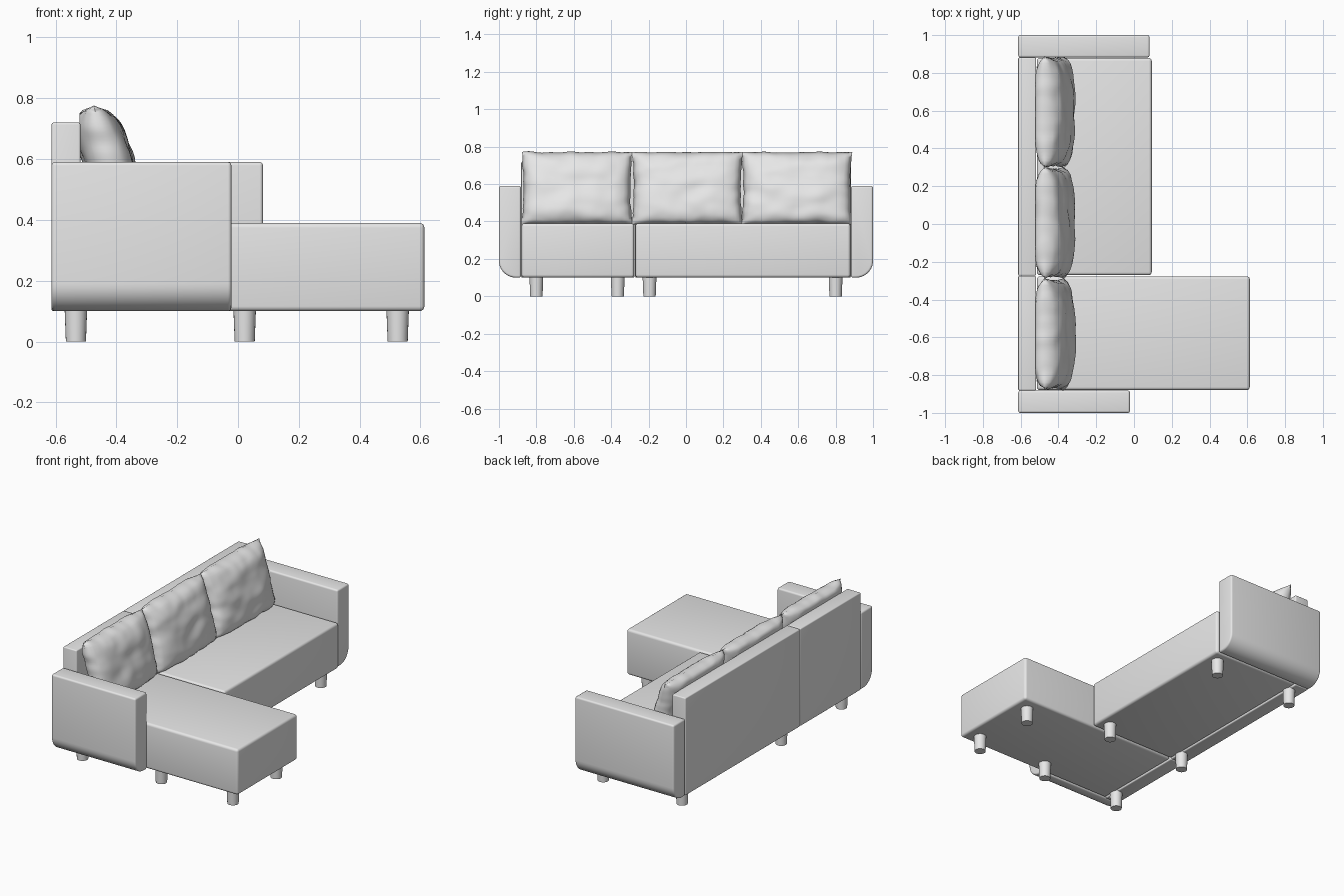
import bpy, bmesh, math
from mathutils import Vector, noise

if "Cube" in bpy.data.objects:
    bpy.data.objects.remove(bpy.data.objects["Cube"])

GREY = (0.8, 0.8, 0.8, 1)
fabric = bpy.data.materials.new("light grey")
fabric.use_nodes = True
fabric.diffuse_color = GREY
fabric.node_tree.nodes["Principled BSDF"].inputs["Base Color"].default_value = GREY


def finish(name, bm, bevel=0, angle=35):
    """Turn a bmesh into a smooth-shaded object, with an optional rounded edge."""
    bmesh.ops.recalc_face_normals(bm, faces=bm.faces)
    mesh = bpy.data.meshes.new(name)
    bm.to_mesh(mesh)
    bm.free()
    mesh.materials.append(fabric)
    obj = bpy.data.objects.new(name, mesh)
    bpy.context.collection.objects.link(obj)
    bpy.ops.object.select_all(action='DESELECT')
    obj.select_set(True)
    bpy.context.view_layer.objects.active = obj
    if bevel:
        mod = obj.modifiers.new("rounded edges", 'BEVEL')
        mod.width, mod.segments = bevel, 4
        mod.limit_method, mod.angle_limit = 'ANGLE', math.radians(40)
        bpy.ops.object.modifier_apply(modifier=mod.name)
    bpy.ops.object.shade_smooth_by_angle(angle=math.radians(angle))
    return obj


def block(name, x, y, z, bevel):
    """Box between pairs of limits."""
    bm = bmesh.new()
    bmesh.ops.create_cube(bm, size=1)
    for v in bm.verts:
        v.co = [lim[0] if c < 0 else lim[1] for c, lim in zip(v.co, (x, y, z))]
    return finish(name, bm, bevel)


def arm(name, side, front):
    """Arm with a rounded lower outer edge, extruded along x."""
    inner, outer, low, high, r = 0.882, 1.0, 0.1, 0.59, 0.09
    profile = [(inner, low), (inner, high), (outer, high)]
    for i in range(11):
        a = math.pi / 2 * i / 10
        profile.append((outer - r + r * math.cos(a), low + r - r * math.sin(a)))
    bm = bmesh.new()
    face = bm.faces.new([bm.verts.new((-0.613, side * y, z)) for y, z in profile])
    ext = bmesh.ops.extrude_face_region(bm, geom=[face])
    moved = [g for g in ext["geom"] if isinstance(g, bmesh.types.BMVert)]
    bmesh.ops.translate(bm, verts=moved, vec=(front + 0.613, 0, 0))
    return finish(name, bm, 0.011)


def cushion(name, yc, seed):
    """Leaning pillow: two puffed grids joined at the seam."""
    bm = bmesh.new()
    for side in (1, -1):
        grid = bmesh.ops.create_grid(bm, x_segments=32, y_segments=32, size=1)
        for vert in grid["verts"]:
            u, v = vert.co.x, vert.co.y
            puff = math.sqrt(max(0, (1 - u ** 4) * (1 - v ** 4)))
            if max(abs(u), abs(v)) > 0.999:
                puff = 0
            # Soft folds, strongest near the seam
            fold = noise.noise(Vector((u * 2.5, v * 2.5, seed + side)))
            crease = noise.noise(Vector((u * 7, v * 4, seed + side * 2)))
            edge = noise.noise(Vector((u * 4, v * 4, seed * 3)))
            thick = puff * (0.083 + 0.012 * fold + 0.012 * crease * (1 - puff))
            x = -0.422 - 0.052 * v + side * thick
            y = yc + 0.296 * u * (1 - 0.035 * (1 - v * v)) + 0.006 * edge * u * u
            z = 0.578 + 0.193 * v + 0.008 * edge * v * v
            vert.co = (max(x, -0.521), y, z)
    bmesh.ops.remove_doubles(bm, verts=bm.verts, dist=0.0005)
    return finish(name, bm, angle=70)


def leg(name, x, y):
    bm = bmesh.new()
    bmesh.ops.create_cone(bm, cap_ends=True, segments=24, radius1=0.033,
                          radius2=0.037, depth=0.105)
    bmesh.ops.translate(bm, verts=bm.verts, vec=(x, y, 0.0525))
    return finish(name, bm)


# Seats
block("chaise_seat", (-0.514, 0.613), (-0.879, -0.277), (0.1, 0.39), 0.016)
block("long_seat", (-0.514, 0.094), (-0.271, 0.879), (0.1, 0.39), 0.016)

# Backrest panels
block("chaise_back", (-0.613, -0.518), (-0.881, -0.275), (0.1, 0.72), 0.007)
block("long_back", (-0.613, -0.518), (-0.273, 0.881), (0.1, 0.72), 0.007)

# Arms
arm("right_arm", -1, -0.022)
arm("left_arm", 1, 0.082)

# Back cushions
for i, yc in enumerate((-0.583, 0.007, 0.593)):
    cushion(f"back_cushion_{i + 1}", yc, 5.3 + 9.7 * i)

# Legs
for part, xs, ys in (("chaise_outer_leg", (-0.533, 0.022, 0.525), (-0.8,)),
                     ("chaise_front_leg", (0.525,), (-0.365,)),
                     ("long_seat_leg", (-0.533, 0.022), (-0.195, 0.8))):
    for x in xs:
        for y in ys:
            leg(part, x, y)
